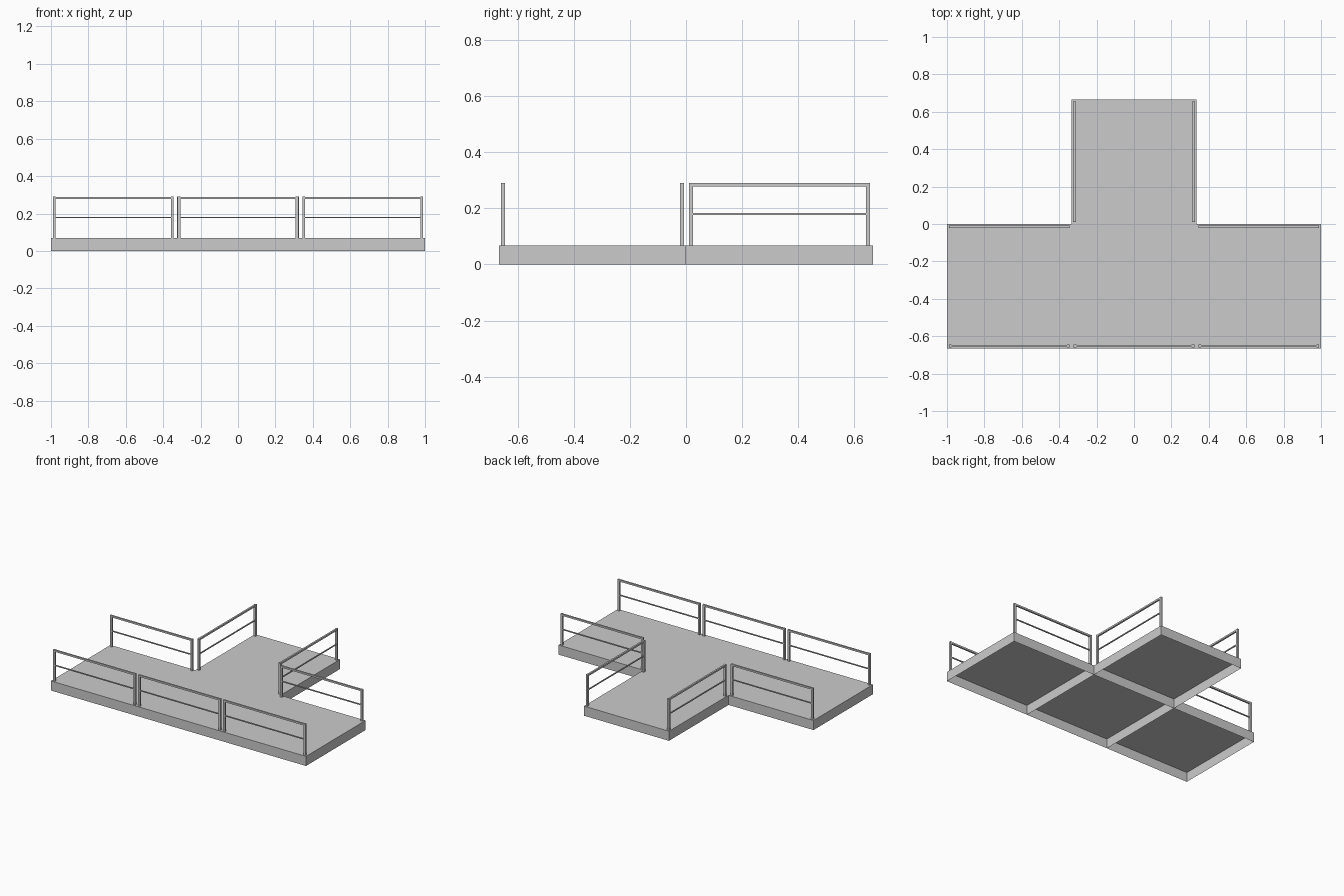
import bpy, bmesh
from math import pi
from mathutils import Matrix, Vector

if "Cube" in bpy.data.objects:
    bpy.data.objects.remove(bpy.data.objects["Cube"])

T = 2 / 3          # deck tile side
H = 0.068          # deck height
TOP = 0.29         # top of the railings
POST = 0.015       # post thickness
INSET = 0.0145     # railing centre line to tile edge
END = 0.018        # post centre to tile corner


def make_object(name, bm):
    mesh = bpy.data.meshes.new(name)
    bm.to_mesh(mesh)
    bm.free()
    obj = bpy.data.objects.new(name, mesh)
    bpy.context.collection.objects.link(obj)
    return obj


def add_box(bm, centre, size):
    m = Matrix.Translation(centre) @ Matrix.Diagonal((*size, 1))
    return bmesh.ops.create_cube(bm, size=1, matrix=m)["verts"]


# Deck tile: thin sheet box, open underneath
def deck_tile(name, x, y):
    bm = bmesh.new()
    add_box(bm, (x, y, H / 2), (T, T, H))
    bm.normal_update()
    under = [f for f in bm.faces if f.normal.z < -0.9]
    bmesh.ops.delete(bm, geom=under, context='FACES_ONLY')
    make_object(name, bm)


# Railing: two posts, top rail and thin middle rail, built along x then turned
def railing(name, x, y, angle=0):
    bm = bmesh.new()
    half = T / 2 - END
    for s in (-1, 1):
        add_box(bm, (s * half, 0, (H + TOP) / 2), (POST, POST, TOP - H))
    span = 2 * half - POST
    add_box(bm, (0, 0, TOP - 0.0065), (span, 0.012, 0.012))
    add_box(bm, (0, 0, 0.179), (span, 0.007, 0.007))
    bm.transform(Matrix.Translation((x, y, 0)) @ Matrix.Rotation(angle, 4, 'Z'))
    make_object(name, bm)


# Front row of decks and the rear stem
for label, x in (("left", -T), ("middle", 0), ("right", T)):
    deck_tile(f"deck_{label}", x, -T / 2)
    railing(f"front_railing_{label}", x, -T + INSET)
deck_tile("deck_rear", 0, T / 2)

# Railings behind the side decks and along the stem
for label, s in (("left", -1), ("right", 1)):
    railing(f"back_railing_{label}", s * T, -INSET)
    railing(f"stem_railing_{label}", s * (T / 2 - INSET), T / 2, pi / 2)
